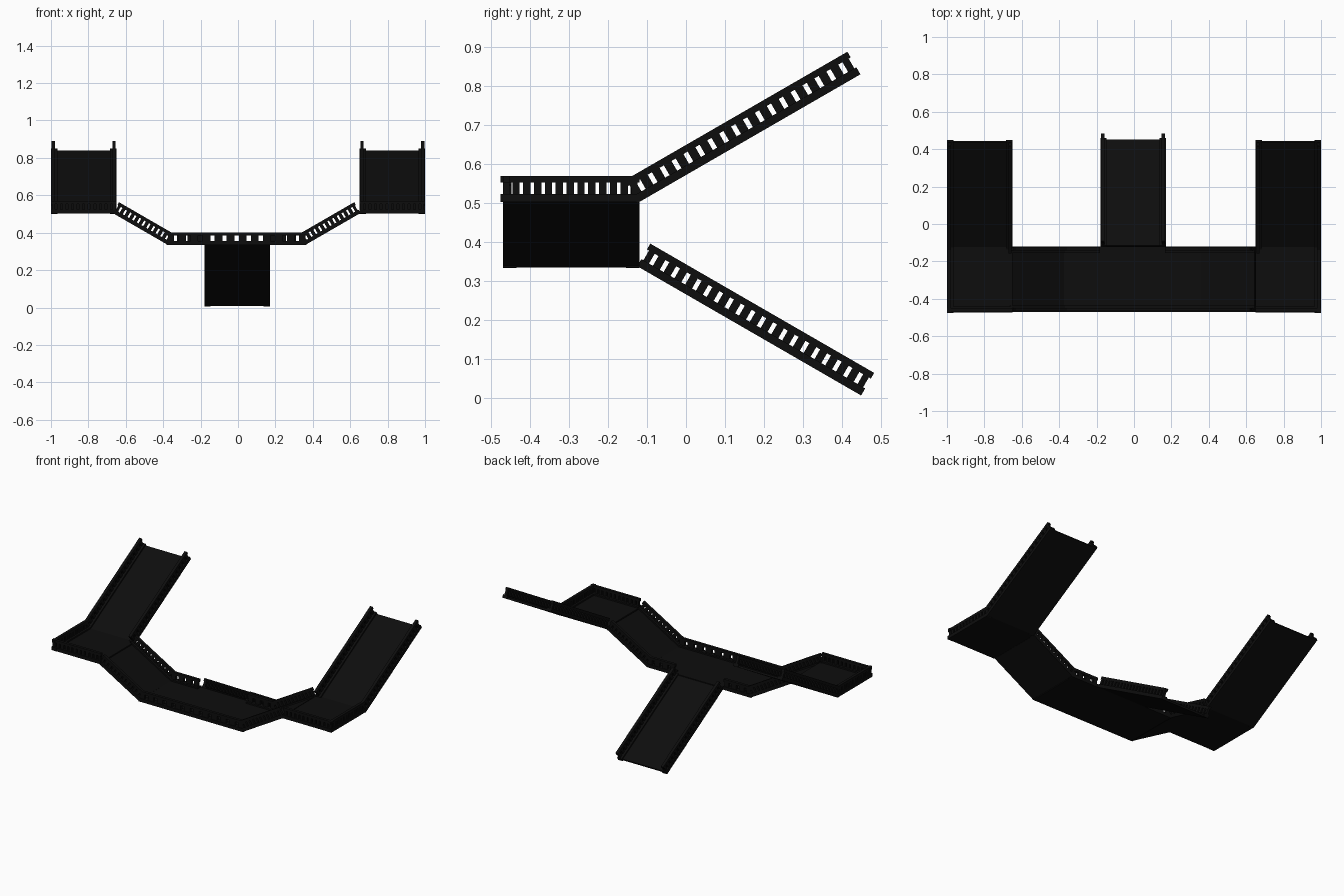
import bpy, bmesh, math
from mathutils import Vector, Matrix

cube = bpy.data.objects.get("Cube")
if cube:
    bpy.data.objects.remove(cube, do_unlink=True)


def material(name, value):
    m = bpy.data.materials.new(name)
    m.use_nodes = True
    colour = (value, value, value, 1)
    m.diffuse_color = colour
    m.node_tree.nodes["Principled BSDF"].inputs["Base Color"].default_value = colour
    return m


BLACK = material("black_metal", 0.004)

WIDTH = 0.35       # walkway width
HEIGHT = 0.067     # railing height
FLOOR = 0.012      # floor thickness
OVERHANG = 0.006   # bars running past the end posts
FRONT, BACK = -0.47, -0.12
LOW, HIGH = 0.335, 0.503
C, S = math.cos(math.radians(30)), 0.5


def build(name, start, along, inward, boxes):
    """Boxes given as (min, max) in a frame of along, inward, up."""
    along, inward = Vector(along).normalized(), Vector(inward).normalized()
    up = along.cross(inward)
    if up.z < 0:
        up.negate()
    frame = Matrix((along, inward, up)).transposed()
    bm = bmesh.new()
    for lo, hi in boxes:
        lo, hi = Vector(lo), Vector(hi)
        verts = bmesh.ops.create_cube(bm, size=1)["verts"]
        for v in verts:
            local = Vector(l + (h - l) * (c + 0.5) for l, h, c in zip(lo, hi, v.co))
            v.co = Vector(start) + frame @ local
    bmesh.ops.recalc_face_normals(bm, faces=bm.faces)
    mesh = bpy.data.meshes.new(name)
    bm.to_mesh(mesh)
    bm.free()
    mesh.materials.append(BLACK)
    obj = bpy.data.objects.new(name, mesh)
    bpy.context.collection.objects.link(obj)


def floor(name, start, along, inward, length, width=WIDTH):
    build(name, start, along, inward, [((0, 0, 0), (length, width, FLOOR))])


def railing(name, start, along, inward, length, gaps, opening=0.36):
    """Wide kick bar, top bar and a row of posts between them."""
    a, b = -OVERHANG, length + OVERHANG
    boxes = [((a, 0, 0), (b, 0.034, 0.021)),
             ((a, 0.004, 0.05), (b, 0.022, HEIGHT))]
    pitch = length / (gaps + 0.4)
    post = pitch * (1 - opening)
    first = (length - gaps * pitch) / 2
    for i in range(gaps + 1):
        mid = first + i * pitch
        lo, hi = max(mid - post / 2, 0), min(mid + post / 2, length)
        boxes.append(((lo, 0.005, 0.02), (hi, 0.021, 0.051)))
    build(name, start, along, inward, boxes)


def ramp(name, start, along, inward, length, gaps):
    """Sloped floor with a railing along both edges."""
    floor(name + "_floor", start, along, inward, length)
    railing(name + "_near_railing", start, along, inward, length, gaps)
    far = Vector(start) + Vector(inward) * WIDTH
    railing(name + "_far_railing", far, along, -Vector(inward), length, gaps)


# Central platform, open at the back where the lower ramp leaves
X0, X1 = -0.375, 0.36
floor("centre_floor", (X0, FRONT, LOW), (1, 0, 0), (0, 1, 0), X1 - X0)
railing("centre_front_railing", (X0, FRONT, LOW), (1, 0, 0), (0, 1, 0), X1 - X0, 11)
for side, x in (("right", X0), ("left", 0.172)):
    railing("centre_back_railing_" + side, (x, BACK, LOW), (1, 0, 0), (0, -1, 0), 0.188, 3)

# Lower ramp descending to the back
ramp("lower_ramp", (-0.18, BACK, LOW), (0, C, -S), (1, 0, 0), 0.652, 20)

for s, side in ((-1, "right"), (1, "left")):
    # Side ramp climbing outwards from the centre
    inner = X1 + 0.004 if s > 0 else X0 - 0.004
    ramp("side_ramp_" + side, (inner, FRONT, LOW + 0.002), (s * C, 0, S), (0, 1, 0), 0.33, 11)

    # Upper platform with front and outer railings
    floor("upper_floor_" + side, (s * 0.65, FRONT, HIGH), (s, 0, 0), (0, 1, 0), 0.35)
    railing("upper_front_railing_" + side, (s * 0.656, FRONT - 0.004, HIGH),
            (s, 0, 0), (0, 1, 0), 0.338, 11)
    railing("upper_outer_railing_" + side, (s, FRONT, HIGH),
            (0, 1, 0), (-s, 0, 0), 0.345, 12, 0.32)

    # Upper ramp climbing to the back
    ramp("upper_ramp_" + side, (s, BACK, HIGH), (0, C, S), (-s, 0, 0), 0.65, 18)
